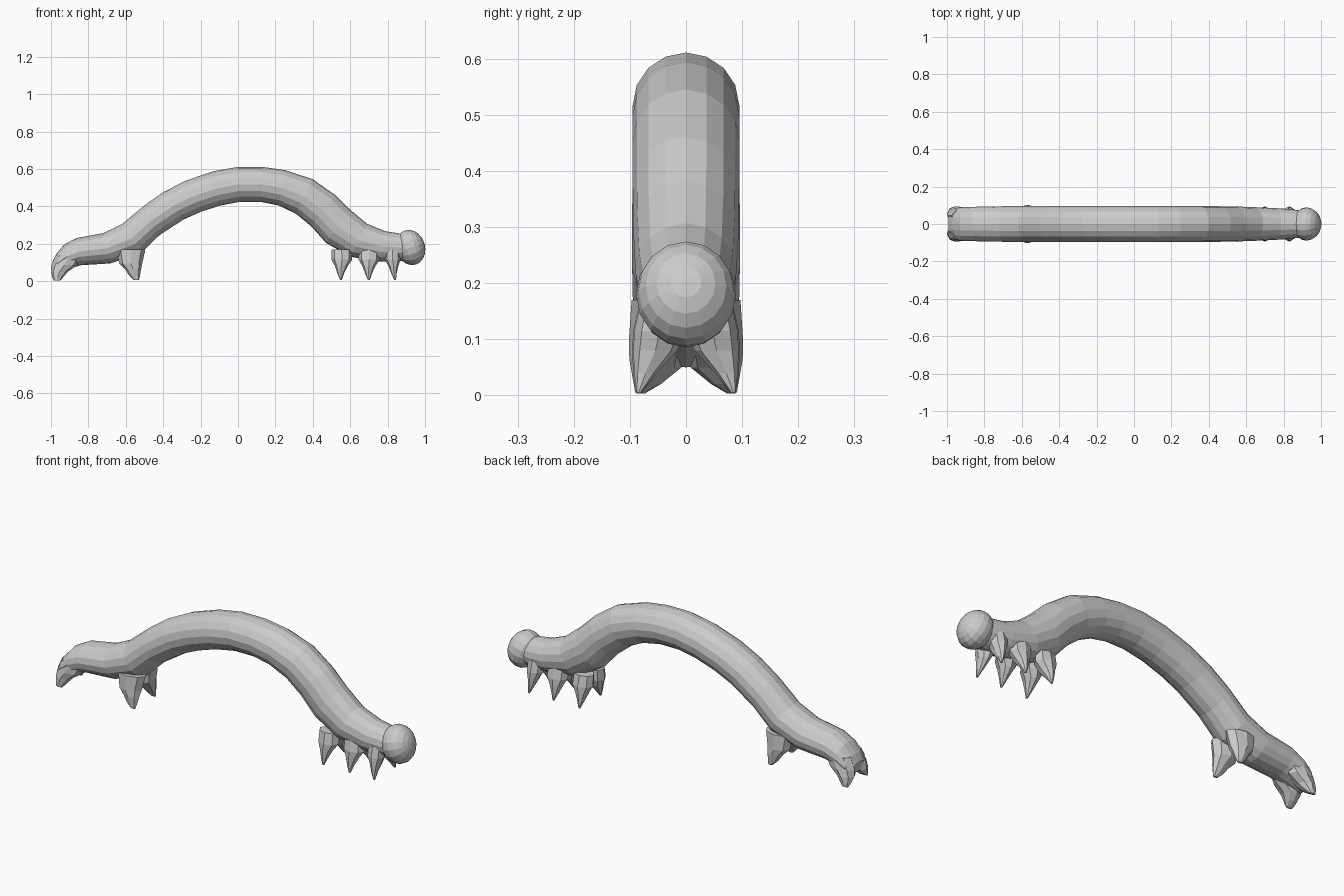
import bpy, bmesh, math
from mathutils import Matrix

if "Cube" in bpy.data.objects:
    bpy.data.objects.remove(bpy.data.objects["Cube"])


def loft(name, loops):
    """Skin a list of closed loops (equal counts) and cap both ends."""
    bm = bmesh.new()
    rings = [[bm.verts.new(p) for p in loop] for loop in loops]
    n = len(rings[0])
    for a, b in zip(rings, rings[1:]):
        for i in range(n):
            j = (i + 1) % n
            bm.faces.new((a[i], a[j], b[j], b[i]))
    bm.faces.new(rings[0])
    bm.faces.new(rings[-1])
    bmesh.ops.recalc_face_normals(bm, faces=bm.faces)
    me = bpy.data.meshes.new(name)
    bm.to_mesh(me)
    bm.free()
    ob = bpy.data.objects.new(name, me)
    bpy.context.collection.objects.link(ob)
    return ob


def turn(n):
    return [2 * math.pi * i / n for i in range(n)]


# Arched body: (top x, top z, bottom x, bottom z, half width)
body = [
    (-.992, .105, -.985, .055, .062), (-.972, .145, -.955, .050, .084),
    (-.93, .195, -.90, .068, .090), (-.866, .230, -.84, .085, .092),
    (-.72, .257, -.68, .095, .095), (-.62, .305, -.52, .150, .096),
    (-.50, .405, -.42, .246, .096), (-.40, .476, -.29, .330, .095),
    (-.28, .537, -.20, .370, .095), (-.13, .588, -.10, .403, .095),
    (0, .611, .01, .424, .095), (.13, .611, .12, .424, .095),
    (.25, .594, .22, .404, .095), (.40, .545, .31, .360, .095),
    (.52, .460, .39, .295, .095), (.60, .382, .47, .205, .094),
    (.69, .307, .60, .130, .090), (.786, .267, .76, .105, .084),
    (.866, .255, .86, .105, .076), (.91, .245, .91, .115, .07),
]
loft("body", [
    [((xt + xb) / 2 + (xt - xb) / 2 * math.cos(a), w * math.sin(a),
      (zt + zb) / 2 + (zt - zb) / 2 * math.cos(a)) for a in turn(16)]
    for xt, zt, xb, zb, w in body])


# Legs: rows of (left x, right x, z, inner y, outer y), mirrored over y
def leg_pair(name, rows):
    ob = loft(name, [
        [((l + r) / 2 + (r - l) / 2 * math.cos(a),
          (i + o) / 2 + (o - i) / 2 * math.sin(a), z) for a in turn(8)]
        for l, r, z, i, o in rows])
    ob.modifiers.new("mirror", 'MIRROR').use_axis = (False, True, False)
    ob.modifiers["mirror"].use_mirror_merge = False


leg_pair("tail_claspers", [
    (-.985, -.95, .003, .074, .088), (-.993, -.935, .020, .045, .092),
    (-1.0, -.91, .050, .008, .094), (-.998, -.86, .085, .002, .092),
    (-.975, -.83, .140, .002, .086)])
leg_pair("middle_prolegs", [
    (-.555, -.53, .005, .078, .090), (-.582, -.524, .030, .060, .095),
    (-.605, -.518, .065, .035, .101), (-.635, -.512, .095, .012, .102),
    (-.65, -.495, .170, .002, .097)])
# x offsets scaled a little smaller toward the head
for name, x, left, right, y in (("rear_true_legs", .55, .9, 1.05, .094),
                                ("middle_true_legs", .70, 1, 1, .092),
                                ("front_true_legs", .84, 1, .5, .092)):
    leg_pair(name, [
        (x - .005, x + .005, .005, y - .012, y - .003),
        (x - .02 * left, x + .016 * right, .040, .052, y),
        (x - .035 * left, x + .034 * right, .080, .015, y + .002),
        (x - .055 * left, x + .058 * right, .115, .002, y),
        (x - .055 * left, x + .055 * right, .170, .002, y - .012)])

# Head: tilted flattened ball with poles facing forward
bm = bmesh.new()
tilt = (Matrix.Translation((.922, 0, .18))
        @ Matrix.Rotation(math.radians(-18), 4, 'Y')
        @ Matrix.Diagonal((.078, .089, .096, 1))
        @ Matrix.Rotation(math.radians(90), 4, 'Y'))
bmesh.ops.create_uvsphere(bm, u_segments=16, v_segments=10, radius=1, matrix=tilt)
me = bpy.data.meshes.new("head")
bm.to_mesh(me)
bm.free()
bpy.context.collection.objects.link(bpy.data.objects.new("head", me))
